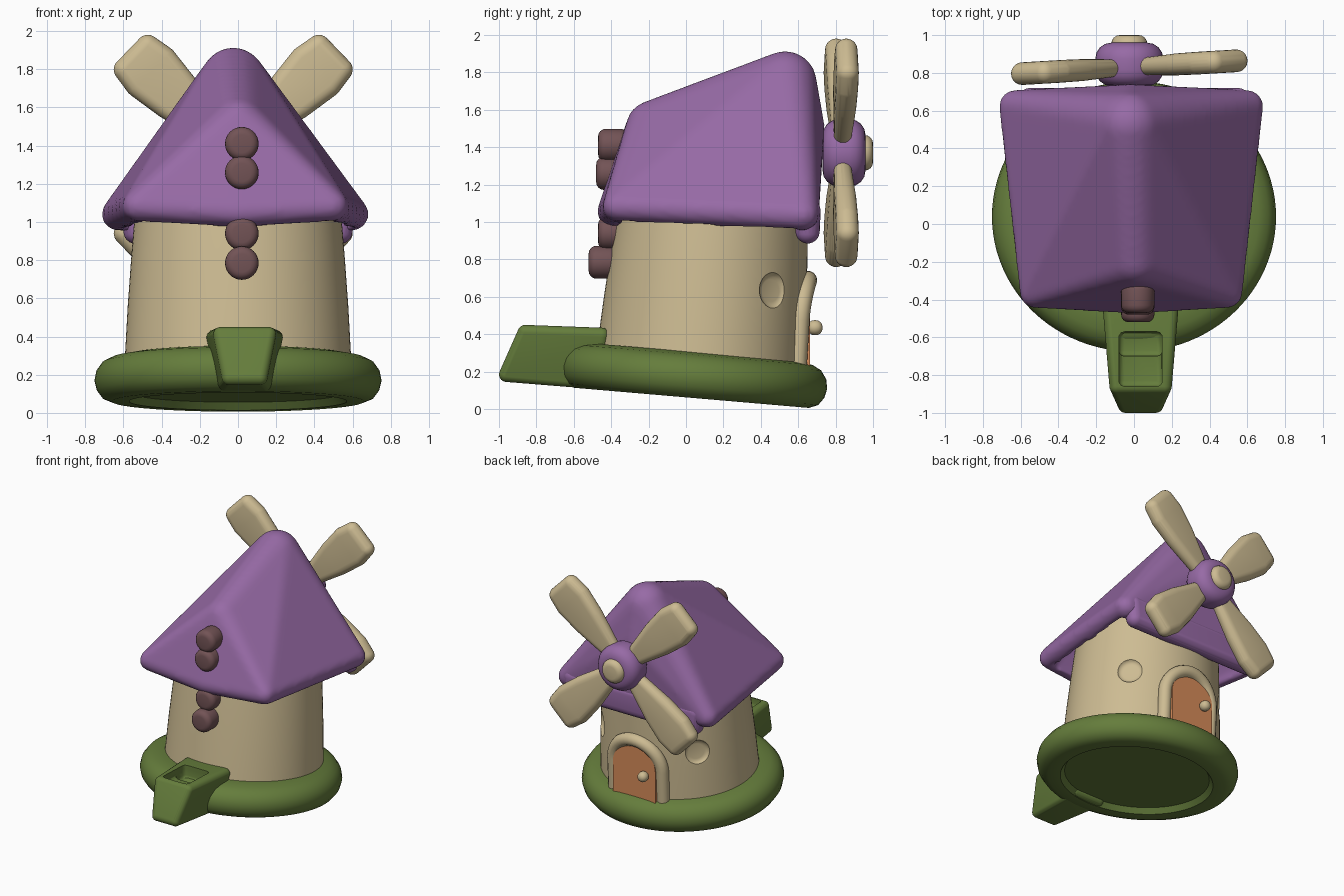
import bpy, bmesh, math
from mathutils import Matrix, Vector

if "Cube" in bpy.data.objects:
    bpy.data.objects.remove(bpy.data.objects["Cube"], do_unlink=True)


def material(name, rgb):
    m = bpy.data.materials.new(name)
    m.use_nodes = True
    m.diffuse_color = (*rgb, 1)
    m.node_tree.nodes["Principled BSDF"].inputs["Base Color"].default_value = (*rgb, 1)
    return m


CREAM = material("cream plaster", (0.61, 0.50, 0.29))
PURPLE = material("purple roof", (0.31, 0.145, 0.38))
GREEN = material("grass green", (0.13, 0.205, 0.045))
BROWN = material("dusty brown", (0.17, 0.087, 0.092))
ORANGE = material("orange door", (0.68, 0.26, 0.1))

# The whole building leans back slightly
LEAN = Matrix.Translation((0, 0.03, 0.06)) @ Matrix.Rotation(math.radians(-4.9), 4, "X")


def activate(ob):
    bpy.ops.object.select_all(action="DESELECT")
    ob.select_set(True)
    bpy.context.view_layer.objects.active = ob


def finish(name, bm, mat, angle=40):
    bmesh.ops.recalc_face_normals(bm, faces=bm.faces[:])
    me = bpy.data.meshes.new(name)
    bm.to_mesh(me)
    bm.free()
    ob = bpy.data.objects.new(name, me)
    bpy.context.collection.objects.link(ob)
    me.materials.append(mat)
    activate(ob)
    bpy.ops.object.shade_smooth_by_angle(angle=math.radians(angle))
    return ob


def apply(ob, kind, **settings):
    mod = ob.modifiers.new(kind.lower(), kind)
    for key, value in settings.items():
        setattr(mod, key, value)
    activate(ob)
    bpy.ops.object.modifier_apply(modifier=mod.name)


def soft_hull(name, balls, mat, detail=3):
    """Rounded solid stretched over balls given as (x, y, z, radius)."""
    src = bmesh.new()
    for x, y, z, r in balls:
        bmesh.ops.create_icosphere(src, subdivisions=detail, radius=r,
                                   matrix=Matrix.Translation((x, y, z)))
    bm = bmesh.new()
    for v in src.verts:
        bm.verts.new(v.co)
    src.free()
    bmesh.ops.convex_hull(bm, input=bm.verts[:])
    bmesh.ops.delete(bm, geom=[v for v in bm.verts if not v.link_faces], context="VERTS")
    return finish(name, bm, mat)


def mirrored(balls, centre=0):
    return [(centre + s * x, y, z, r) for s in (-1, 1) for x, y, z, r in balls]


def lathe(name, profile, matrix, mat, steps=64):
    bm = bmesh.new()
    vs = [bm.verts.new((r, 0, z)) for r, z in profile]
    es = [bm.edges.new(pair) for pair in zip(vs, vs[1:])]
    bmesh.ops.spin(bm, geom=vs + es, cent=(0, 0, 0), axis=(0, 0, 1),
                   angle=math.tau, steps=steps)
    bmesh.ops.remove_doubles(bm, verts=bm.verts[:], dist=0.0005)
    bm.transform(matrix)
    return finish(name, bm, mat)


def pebble(name, centre, direction, r, h, mat, soft=0.03):
    """Round disc with softened rims, pointing along a direction."""
    turn = Vector(direction).to_track_quat("Z", "Y").to_matrix().to_4x4()
    rim = [(r - soft + soft * math.cos(a), h / 2 - soft + soft * math.sin(a))
           for a in [math.radians(d) for d in (0, 22, 45, 68, 90)]]
    profile = [(0, -h / 2)] + [(x, -z) for x, z in reversed(rim)] + rim + [(0, h / 2)]
    return lathe(name, profile, Matrix.Translation(centre) @ turn, mat, 32)


def carve(ob, cutter):
    cutter.hide_render = True
    apply(ob, "BOOLEAN", operation="DIFFERENCE", solver="EXACT", object=cutter)
    bpy.data.objects.remove(cutter, do_unlink=True)
    activate(ob)
    bpy.ops.object.shade_smooth_by_angle(angle=math.radians(40))


# Grassy base with a hollow underside
lathe("grass_base",
      [(0, 0.04), (0.54, 0.04), (0.57, 0), (0.66, 0), (0.71, 0.02), (0.74, 0.06),
       (0.752, 0.11), (0.742, 0.16), (0.71, 0.205), (0.66, 0.23), (0.58, 0.245), (0, 0.245)],
      LEAN @ Matrix.Diagonal((1, 0.955, 1, 1)), GREEN, 96)

# Tapered tower with two round window hollows
tower = lathe("tower", [(0, 0.15), (0.597, 0.15), (0.59, 0.28), (0.578, 0.5), (0.56, 0.75),
                        (0.54, 1.0), (0.53, 1.1), (0.42, 1.25), (0, 1.25)],
              LEAN @ Matrix.Translation((0, 0.03, 0)) @ Matrix.Diagonal((1, 0.94, 1, 1)),
              CREAM, 96)
for side in (-1, 1):
    carve(tower, pebble("window_cutter", (side * 0.455, 0.49, 0.635),
                        (side * 0.77, 0.64, 0.03), 0.1, 0.12, CREAM, 0.04))

# Roof: hipped at the front, upright gable at the back, hollow under the eaves
roof = soft_hull("roof", [(0, -0.395, 1.055, 0.08), (0, -0.18, 1.51, 0.14),
                          (-0.025, 0.53, 1.745, 0.17), (-0.02, 0.62, 1.52, 0.12)]
                 + mirrored([(0.51, -0.365, 1.085, 0.08), (0.615, 0.625, 1.04, 0.085)], -0.015),
                 PURPLE)
carve(roof, soft_hull("eave_cutter", mirrored(
    [(0.57, 0.57, 0.85, 0.03), (0.57, 0.57, 1.0, 0.03), (0.34, 0.57, 1.3, 0.03),
     (0.46, -0.31, 0.85, 0.03), (0.46, -0.31, 1.03, 0.03), (0.3, -0.25, 1.3, 0.03)]), PURPLE, 2))
apply(roof, "REMESH", mode="VOXEL", voxel_size=0.02)
apply(roof, "SMOOTH", factor=0.5, iterations=5)
activate(roof)
bpy.ops.object.shade_smooth()

# Lip hanging below the rear gable
soft_hull("rear_eave", mirrored([(0.535, 0.65, 0.95, 0.065), (0.55, 0.65, 1.06, 0.07)]), PURPLE)

# Four broad sails around a hub that is turned a little sideways
HUB = Vector((-0.025, 0.83, 1.37))
for i in range(4):
    a = math.radians(44 + 92 * i if i < 2 else 224 + 92 * (i - 2))
    pts = []
    for u, w, r in [(0.1, 0.02, 0.045), (0.42, 0.08, 0.058), (0.6, 0.102, 0.06),
                    (0.705, 0.085, 0.06)]:
        for v in (-w, w):
            x = u * math.cos(a) - v * math.sin(a)
            pts.append((HUB.x + x, HUB.y + 0.06 * x,
                        HUB.z + u * math.sin(a) + v * math.cos(a), r))
    soft_hull(f"sail_{i + 1}", pts, CREAM)
pebble("sail_hub", (HUB.x, 0.845, HUB.z), (0, 1, 0), 0.18, 0.23, PURPLE, 0.085)
pebble("hub_cap", (HUB.x, 0.95, HUB.z), (0, 1, 0), 0.095, 0.1, CREAM, 0.045)

# Round studs down the front
for i, (y, z) in enumerate([(-0.39, 1.41), (-0.4, 1.26), (-0.39, 0.94), (-0.44, 0.785)]):
    pebble(f"stud_{i + 1}", (0.02, y, z), (0, -1, 0), 0.088, 0.16, BROWN, 0.04)

# Front spout with a stepped pocket
SPOUT_X = 0.035
spout = soft_hull("front_spout", mirrored(
    [(0.16, -0.45, 0.395, 0.04), (0.125, -0.86, 0.41, 0.04),
     (0.08, -0.96, 0.185, 0.04), (0.11, -0.5, 0.148, 0.04)], SPOUT_X), GREEN)
for y0, y1, depth in ((-0.86, -0.57, 0.06), (-0.7, -0.57, 0.11)):
    cut = mirrored([(0.085, y, z, 0.03) for y in (y0 + 0.03, y1 - 0.03)
                    for z in (0.47 - depth, 0.55)], SPOUT_X)
    carve(spout, soft_hull("pocket_cutter", cut, GREEN, 2))


# Arched door and its rounded frame
def arch(half, spring, foot, n=20):
    top = [(half * math.cos(math.pi * i / n), spring + half * math.sin(math.pi * i / n))
           for i in range(n + 1)]
    return [(half, foot)] + top + [(-half, foot)]


bm = bmesh.new()
face = bm.faces.new([bm.verts.new((x, 0.5, z)) for x, z in arch(0.19, 0.47, 0.2)])
out = bmesh.ops.extrude_face_region(bm, geom=[face])
bmesh.ops.translate(bm, vec=(0, 0.162, 0),
                    verts=[g for g in out["geom"] if isinstance(g, bmesh.types.BMVert)])
finish("door", bm, ORANGE)

curve = bpy.data.curves.new("door_frame", "CURVE")
curve.dimensions = "3D"
curve.bevel_depth = 0.05
curve.bevel_resolution = 4
path = arch(0.215, 0.475, 0.2)
spline = curve.splines.new("POLY")
spline.points.add(len(path) - 1)
for p, (x, z) in zip(spline.points, path):
    p.co = (x, 0.652 - 0.6 * x * x - 0.06 * (0.7 - z), z, 1)
curve.materials.append(CREAM)
frame = bpy.data.objects.new("door_frame", curve)
bpy.context.collection.objects.link(frame)
activate(frame)
bpy.ops.object.convert(target="MESH")
bpy.ops.object.shade_smooth_by_angle(angle=math.radians(40))

# Door knob
pebble("door_knob", (-0.1, 0.69, 0.435), (0, 1, 0), 0.04, 0.08, CREAM, 0.036)
